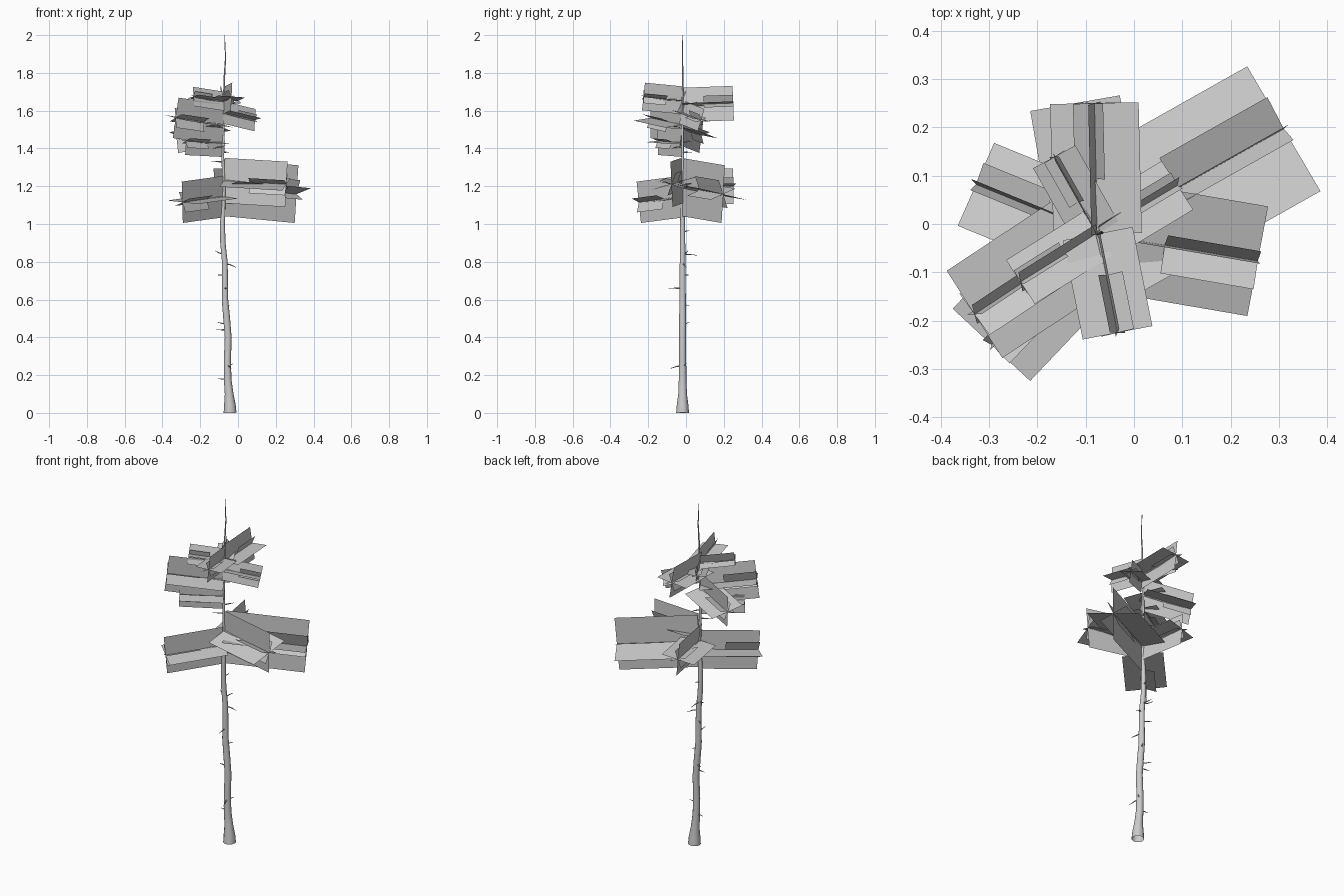
import bpy, bmesh, math
from mathutils import Vector

if "Cube" in bpy.data.objects:
    bpy.data.objects.remove(bpy.data.objects["Cube"])

grey = bpy.data.materials.new("neutral grey")
grey.diffuse_color = (0.6, 0.6, 0.6, 1)
grey.use_nodes = True
grey.node_tree.nodes["Principled BSDF"].inputs["Base Color"].default_value = grey.diffuse_color


def finish(name, bm, smooth=False):
    mesh = bpy.data.meshes.new(name)
    bm.to_mesh(mesh)
    bm.free()
    mesh.materials.append(grey)
    if smooth:
        for p in mesh.polygons:
            p.use_smooth = True
    ob = bpy.data.objects.new(name, mesh)
    bpy.context.collection.objects.link(ob)
    return ob


def tube(bm, points, radii, sides):
    """Tapered tube with open ends along a path."""
    pts = [Vector(p) for p in points]
    rings = []
    for i, p in enumerate(pts):
        t = (pts[min(i + 1, len(pts) - 1)] - pts[max(i - 1, 0)]).normalized()
        ref = Vector((1, 0, 0)) if abs(t.z) > 0.7 else Vector((0, 0, 1))
        a = t.cross(ref).normalized()
        b = t.cross(a)
        rings.append([bm.verts.new(p + radii[i] * (a * math.cos(k * math.tau / sides)
                      + b * math.sin(k * math.tau / sides))) for k in range(sides)])
    for r0, r1 in zip(rings, rings[1:]):
        for k in range(sides):
            j = (k + 1) % sides
            bm.faces.new((r0[k], r0[j], r1[j], r1[k]))
    bmesh.ops.recalc_face_normals(bm, faces=bm.faces)


# Trunk: flared foot, gentle wobble, whip-thin tip (z, x, radius)
trunk_path = [(0, -0.042, 0.034), (0.04, -0.043, 0.031), (0.1, -0.047, 0.023),
              (0.18, -0.055, 0.020), (0.28, -0.056, 0.019), (0.4, -0.052, 0.018),
              (0.5, -0.06, 0.018), (0.6, -0.069, 0.017), (0.7, -0.069, 0.016),
              (0.8, -0.07, 0.015), (0.9, -0.08, 0.014), (1.0, -0.082, 0.013),
              (1.1, -0.078, 0.011), (1.2, -0.075, 0.009), (1.35, -0.08, 0.007),
              (1.5, -0.078, 0.006), (1.65, -0.075, 0.005), (1.78, -0.072, 0.004),
              (1.88, -0.066, 0.003), (2.0, -0.071, 0.0015)]
bm = bmesh.new()
tube(bm, [(x, -0.018, z) for z, x, r in trunk_path], [r for z, x, r in trunk_path], 12)
finish("trunk", bm, True)


def trunk_x(z):
    for (z0, x0, _), (z1, x1, _) in zip(trunk_path, trunk_path[1:]):
        if z <= z1:
            return x0 + (x1 - x0) * (z - z0) / (z1 - z0)
    return trunk_path[-1][1]


# Dead twigs: height, reach in x, reach in y, rise
twigs = [(0.18, -0.05, 0.01, 0.0), (0.25, 0.02, -0.065, -0.015), (0.25, 0.03, 0.02, 0.01),
         (0.44, -0.06, 0.01, 0.0), (0.47, -0.05, 0.035, 0.01), (0.57, 0.02, 0.035, 0.0),
         (0.66, 0.01, -0.075, 0.0), (0.73, -0.04, 0.035, 0.0), (0.79, 0.06, 0.02, -0.02),
         (0.84, -0.05, 0.03, 0.02), (0.84, 0.0, 0.075, -0.005), (0.96, 0.01, 0.035, 0.005),
         (1.33, -0.06, -0.03, 0.0), (1.38, 0.03, 0.05, 0.0), (1.41, -0.05, -0.06, -0.01)]
bm = bmesh.new()
for z, dx, dy, dz in twigs:
    x = trunk_x(z)
    tube(bm, [(x, -0.018, z), (x + dx * 0.5, -0.018 + dy * 0.5, z + dz * 0.3),
              (x + dx, -0.018 + dy, z + dz)], [0.004, 0.003, 0.001], 5)
finish("twigs", bm, True)


def cross(bm, start, end, width, flat_roll, upright_roll):
    """Flat and upright cards crossing along one axis."""
    d = (end - start).normalized()
    right = d.cross(Vector((0, 0, 1))).normalized()
    up = right.cross(d)
    h, v = math.radians(flat_roll), math.radians(upright_roll)
    for axis in (right * math.cos(h) + up * math.sin(h), up * math.cos(v) - right * math.sin(v)):
        w = axis * width / 2
        f = bm.faces.new([bm.verts.new(p) for p in (start + w, end + w, end - w, start - w)])
        f.normal_update()
        if f.normal.z < 0:
            f.normal_flip()


def bough(name, end, z0, width, flat_roll, upright_roll, inner_roll):
    """Full-length crossed cards, a half-size cross on the outer part, and a thin stem."""
    start, end = Vector((trunk_x(z0), -0.02, z0)), Vector(end)
    bm = bmesh.new()
    cross(bm, start, end, width, flat_roll, upright_roll)
    cross(bm, start.lerp(end, 0.42), end, width * 0.52, inner_roll, inner_roll)
    finish(name + "_foliage", bm)
    bm = bmesh.new()
    mid = (start + end) / 2 - Vector((0, 0, 0.005))
    tube(bm, [start, mid, end], [0.005, 0.004, 0.001], 5)
    finish(name + "_stem", bm, True)


# Lower whorl
bough("lower_right_back_bough", (0.31, 0.197, 1.158), 1.195, 0.306, 12, 1, -22)
bough("lower_right_bough", (0.256, -0.077, 1.21), 1.23, 0.24, -16, -2, 20)
bough("lower_back_bough", (-0.122, 0.25, 1.2), 1.2, 0.19, 8, 5, -20)
bough("lower_left_front_bough", (-0.295, -0.25, 1.115), 1.145, 0.22, 5, 3, -20)
# Upper whorl
bough("upper_left_front_bough", (-0.33, -0.187, 1.562), 1.525, 0.216, 8, 4, -20)
bough("upper_left_back_bough", (-0.327, 0.082, 1.47), 1.51, 0.19, -10, -4, 18)
bough("upper_back_bough", (-0.082, 0.25, 1.64), 1.63, 0.184, 6, 8, -22)
bough("upper_right_back_bough", (0.09, 0.08, 1.55), 1.59, 0.122, 10, 12, -20)
bough("upper_front_bough", (-0.034, -0.225, 1.675), 1.655, 0.147, 4, 4, -24)
bough("upper_left_bough", (-0.235, -0.12, 1.675), 1.65, 0.11, -10, -20, 15)
bough("upper_small_back_bough", (-0.165, 0.139, 1.66), 1.63, 0.1, 6, 3, -20)
bough("upper_left_low_bough", (-0.275, -0.15, 1.44), 1.43, 0.15, 5, 3, -20)
